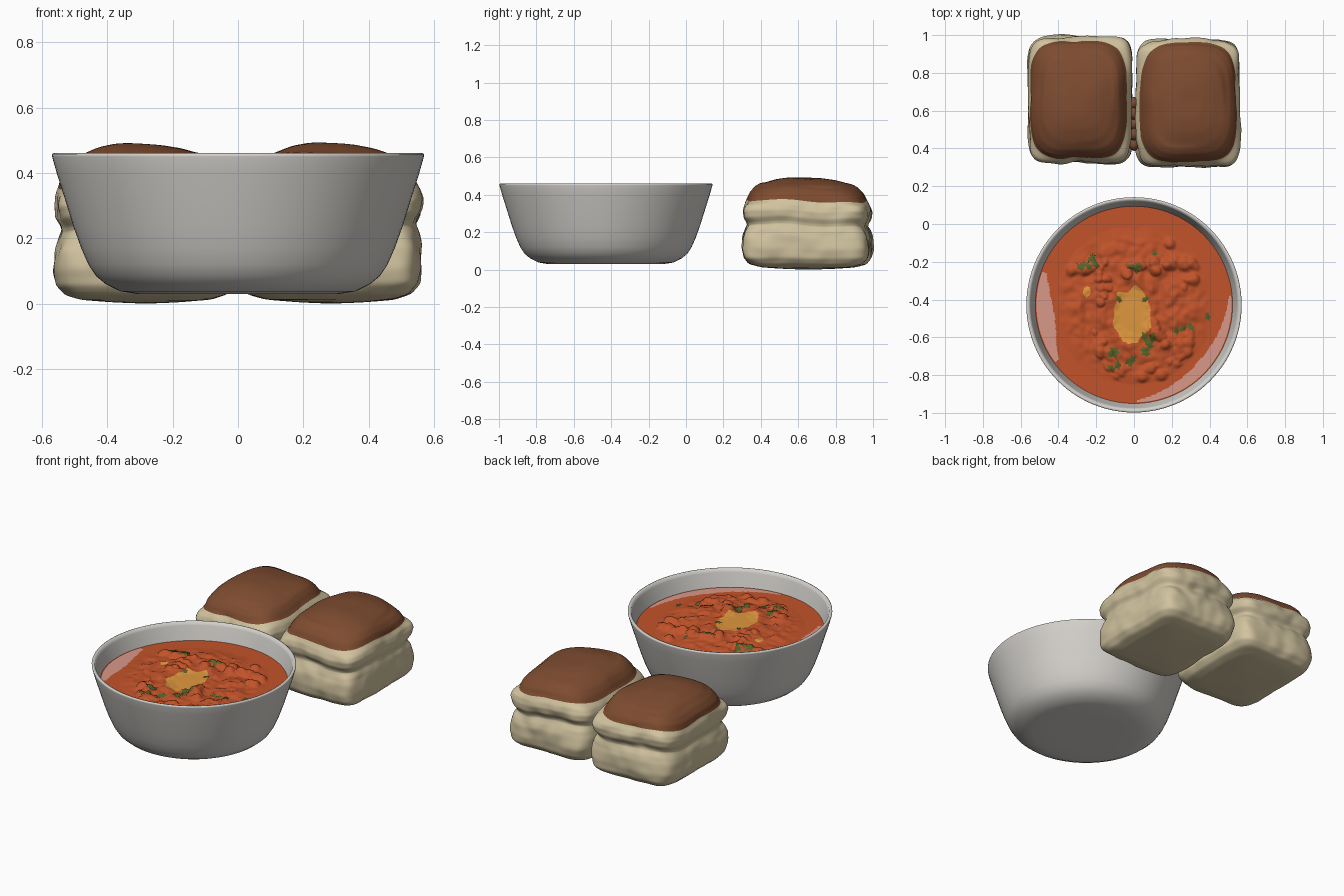
import bpy, bmesh, math, random
from mathutils import Vector, noise

if "Cube" in bpy.data.objects:
    bpy.data.objects.remove(bpy.data.objects["Cube"])

random.seed(4)

def srgb(r, g, b):
    return tuple(((c / 255 + 0.055) / 1.055) ** 2.4 for c in (r, g, b)) + (1,)

def mat(name, *rgb):
    m = bpy.data.materials.new(name)
    m.diffuse_color = srgb(*rgb)
    m.use_nodes = True
    m.node_tree.nodes["Principled BSDF"].inputs["Base Color"].default_value = m.diffuse_color
    return m

GREY = mat("bowl grey", 212, 209, 204)
ORANGE = mat("curry orange", 194, 83, 42)
YELLOW = mat("butter yellow", 224, 152, 62)
PINK = mat("glossy pink", 216, 152, 138)
GREEN = mat("herb green", 88, 98, 40)
BROWN = mat("crust brown", 126, 76, 48)
CREAM = mat("bread cream", 210, 196, 160)

def finish(bm, name, mats):
    bmesh.ops.recalc_face_normals(bm, faces=bm.faces)
    for f in bm.faces:
        f.smooth = True
    me = bpy.data.meshes.new(name)
    bm.to_mesh(me)
    bm.free()
    for m in mats:
        me.materials.append(m)
    ob = bpy.data.objects.new(name, me)
    bpy.context.collection.objects.link(ob)
    return ob

def bridge(bm, rings, mat_rule=lambda i: 0):
    """Skin a list of vertex rings; single-vertex rings become poles."""
    for i, (a, b) in enumerate(zip(rings, rings[1:])):
        n = max(len(a), len(b))
        for j in range(n):
            k = (j + 1) % n
            if len(a) == 1:
                vs = (a[0], b[k], b[j])
            elif len(b) == 1:
                vs = (a[j], a[k], b[0])
            else:
                vs = (a[j], a[k], b[k], b[j])
            bm.faces.new(vs).material_index = mat_rule(i)

# Bowl: turned profile, outside, over the rim and down to the curry line
CX, CY = 0.0, -0.428
profile = [(0, .03), (.2, .03), (.31, .03), (.36, .038), (.405, .06), (.435, .085), (.458, .12),
           (.48, .17), (.505, .24), (.533, .33), (.555, .40), (.569, .45), (.570, .458), (.563, .461),
           (.552, .458), (.546, .44), (.532, .39), (.516, .335)]
bm = bmesh.new()
rings = []
for r, z in profile:
    n = 1 if r == 0 else 96
    rings.append([bm.verts.new((CX + r * math.cos(2 * math.pi * j / n),
                                CY + r * math.sin(2 * math.pi * j / n), z)) for j in range(n)])
bridge(bm, rings)
bowl = finish(bm, "bowl", [GREY])

# Curry surface height: dome, wrinkles and round lumps (positions relative to the bowl centre)
lumps = []
for (x0, y0), (x1, y1), count in [((.10, .20), (.32, .20), 14), ((.2, .3), (.3, .1), 10),
                                  ((-.17, .16), (-.15, -.02), 9), ((-.2, -.12), (-.1, -.36), 14),
                                  ((-.1, -.36), (.2, -.36), 12), ((.2, -.34), (.32, -.12), 12),
                                  ((.06, -.08), (.16, -.22), 9), ((-.33, .2), (-.18, .22), 8),
                                  ((-.04, .2), (.04, .18), 6)]:
    for _ in range(count):
        t = random.random()
        lumps.append((x0 + (x1 - x0) * t + random.uniform(-.03, .03),
                      y0 + (y1 - y0) * t + random.uniform(-.03, .03), random.uniform(.016, .034)))

def butter(x, y):
    w = 1 + .3 * noise.noise(Vector((x * 14, y * 14, 3)))
    return math.hypot((x + .01) / .10, (y + .05) / .15) < w or math.hypot((x + .25) / .02, (y - .07) / .028) < 1

def height(x, y):
    r = math.hypot(x, y)
    z = .358 + .022 * max(0, 1 - (r / .42) ** 2)
    amp = max(0, min(1, (.42 - r) / .1))
    core = max(0, min(1, (math.hypot((x + .01) / .1, (y + .05) / .15) - .6) / .6))
    z += amp * core * .016 * noise.noise(Vector((x * 11, y * 11, 0)))
    z += amp * core * .009 * noise.noise(Vector((x * 26, y * 26, 5)))
    bump = 0
    for lx, ly, lr in lumps:
        d = (x - lx) ** 2 + (y - ly) ** 2
        if d < lr * lr:
            bump = max(bump, .65 * math.sqrt(lr * lr - d))
    return z + bump * core - .008 * (1 - core)

def gloss(x, y):
    r, a = math.hypot(x, y), math.degrees(math.atan2(y, x))
    a2 = a % 360
    if 160 < a2 < 216:
        return .49 - .065 * math.sin(math.pi * (a2 - 160) / 56) < r < .517
    if -88 < a < 5:
        return .505 - .05 * math.sin(math.pi * (a + 88) / 93) < r < .517
    return False

bm = bmesh.new()
SEG, STEPS, R = 200, 90, .522
rings = [[bm.verts.new((CX, CY, height(0, 0)))]]
for i in range(1, STEPS + 1):
    r = R * i / STEPS
    ring = []
    for j in range(SEG):
        x, y = r * math.cos(2 * math.pi * j / SEG), r * math.sin(2 * math.pi * j / SEG)
        ring.append(bm.verts.new((CX + x, CY + y, height(x, y))))
    rings.append(ring)
bridge(bm, rings)
for f in bm.faces:
    c = f.calc_center_median()
    x, y = c.x - CX, c.y - CY
    f.material_index = 1 if butter(x, y) else 2 if gloss(x, y) else 0
finish(bm, "curry", [ORANGE, YELLOW, PINK])

# Herb leaves: small lobed plates draped over the curry
def leaf(bm, x, y, size):
    n, rot = 10, random.uniform(0, 6.28)
    def pt(k, s):
        a = 2 * math.pi * k / n
        q = s * size * (1 if k % 2 else .62)
        u, v = q * math.cos(a), .6 * q * math.sin(a)
        px = x + u * math.cos(rot) - v * math.sin(rot)
        py = y + u * math.sin(rot) + v * math.cos(rot)
        return bm.verts.new((CX + px, CY + py, height(px, py) + .008 - .003 * s))
    bridge(bm, [[pt(0, 0)]] + [[pt(k, s) for k in range(n)] for s in (.5, 1)])

bm = bmesh.new()
for x, y, size, count in [(-.26, .21, .03, 3), (-.2, .23, .03, 3), (0, .2, .028, 3), (-.08, .03, .026, 1),
                          (.06, .03, .026, 1), (.39, -.06, .028, 1), (.25, -.14, .026, 2), (.28, -.12, .026, 2),
                          (-.12, -.26, .036, 3), (-.01, -.29, .03, 3), (.08, -.19, .036, 3), (.05, -.24, .03, 2),
                          (-.1, -.33, .03, 2), (.11, .27, .02, 1)]:
    for _ in range(count):
        s = .018 if count > 1 else 0
        leaf(bm, x + random.uniform(-s, s) * 1.5, y + random.uniform(-s, s), size)
finish(bm, "herb_leaves", [GREEN])

# Buns: rounded-rectangle rings (height, scale, squareness) with a split line, brown above the last cream ring
bun_rings = [(.004, .35, 5), (.012, .7, 5), (.028, .88, 6), (.06, .97, 7), (.11, 1, 7), (.17, .985, 7),
             (.205, .955, 7), (.235, .915, 6), (.25, .925, 6), (.275, .97, 7), (.31, .985, 7), (.34, .96, 6),
             (.365, .915, 4), (.40, .87, 3.7), (.43, .79, 3.5), (.455, .655, 3.2), (.475, .46, 3), (.487, .24, 2.5)]
CRUST = 12

def bun(name, cx, cy, seed, lean):
    bm = bmesh.new()
    SUB, N, A, B = 3, 96, .278, .342
    fine = []
    for p, q in zip(bun_rings, bun_rings[1:]):
        fine += [tuple(u + (v - u) * k / SUB for u, v in zip(p, q)) for k in range(SUB)]
    fine.append(bun_rings[-1])
    rings = [[bm.verts.new((cx, cy, 0))]]
    for z, s, e in fine:
        ring = []
        dx = lean * max(0, min(1, (z - .3) / .1))
        for j in range(N):
            a = 2 * math.pi * j / N
            c, d = math.cos(a), math.sin(a)
            q = s * (abs(c) ** e + abs(d) ** e) ** (-1 / e)
            x, y = A * q * c, B * q * d
            p = Vector((x, y, z)) + Vector((seed, seed * 2, 0))
            top = z > .37
            swell = 1 + (.03 if top else .045) * noise.noise(p * 5) + (0 if top else .028) * noise.noise(p * 14)
            wave = min(1, z / .2) * (.03 * noise.noise(Vector((x * 4, y * 4, seed))))
            if z > .45:
                wave *= .5
            ring.append(bm.verts.new((cx + dx + x * swell, cy + y * swell, max(0, z + wave))))
        rings.append(ring)
    rings.append([bm.verts.new((cx + lean, cy, .488))])
    bridge(bm, rings, lambda i: 1 if i > CRUST * SUB else 0)
    ob = finish(bm, name, [CREAM, BROWN])
    ob.modifiers.new("smooth", 'SUBSURF').levels = 1

bun("bun_left", -.283, .66, 1.7, -.018)
bun("bun_right", .283, .64, 8.3, .008)

# Torn bread strands joining the buns
bm = bmesh.new()
for i in range(5):
    m = bmesh.ops.create_icosphere(bm, subdivisions=2, radius=.028)
    for v in m["verts"]:
        v.co = Vector((v.co.x * .9, v.co.y * 1.2 + .42 + .055 * i, v.co.z * 1.3 + .22 + .02 * (i % 2)))
finish(bm, "bread_joint", [BROWN])
